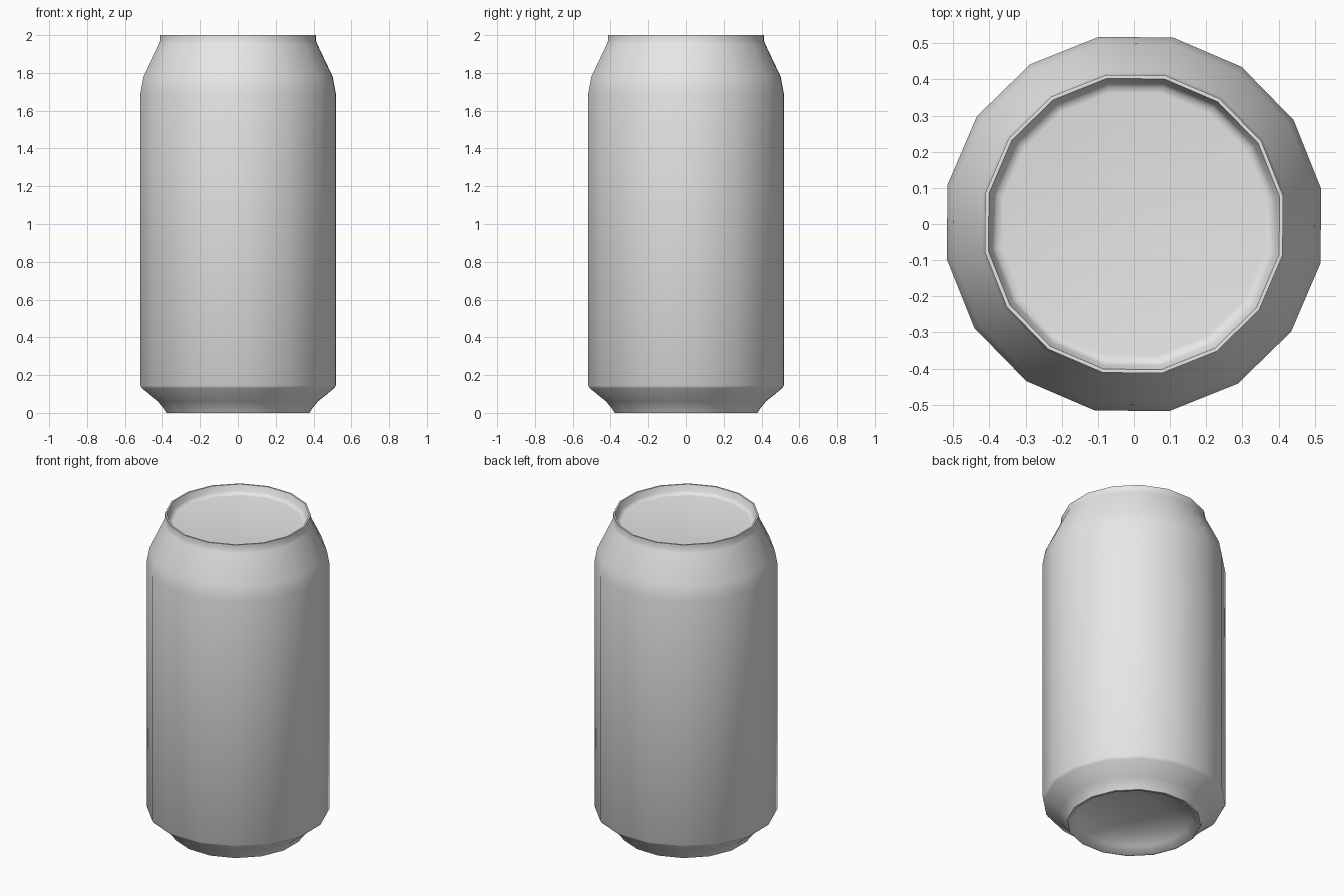
import bpy
import bmesh
import math

SIDES = 16
TURN = math.radians(11.25 - 0.7)

cube = bpy.data.objects.get("Cube")
if cube:
    bpy.data.objects.remove(cube, do_unlink=True)

# Single bare metal colour
metal = bpy.data.materials.new("light grey metal")
metal.use_nodes = True
grey = (0.8, 0.8, 0.8, 1.0)
metal.diffuse_color = grey
metal.node_tree.nodes["Principled BSDF"].inputs["Base Color"].default_value = grey


def lathe(name, profile, cap=None):
    """Revolve (radius, height) points; cap closes the first or last ring."""
    bm = bmesh.new()
    rings = []
    for r, z in profile:
        angles = [TURN + math.tau * i / SIDES for i in range(SIDES)]
        rings.append([bm.verts.new((r * math.cos(a), r * math.sin(a), z)) for a in angles])
    for low, high in zip(rings, rings[1:]):
        for i in range(SIDES):
            j = (i + 1) % SIDES
            bm.faces.new((low[i], low[j], high[j], high[i]))
    if cap == "first":
        bm.faces.new(rings[0][::-1])
    elif cap == "last":
        bm.faces.new(rings[-1])
    mesh = bpy.data.meshes.new(name)
    bm.to_mesh(mesh)
    bm.free()
    mesh.materials.append(metal)
    obj = bpy.data.objects.new(name, mesh)
    bpy.context.collection.objects.link(obj)
    bpy.ops.object.select_all(action="DESELECT")
    obj.select_set(True)
    bpy.context.view_layer.objects.active = obj
    bpy.ops.object.shade_smooth_by_angle(angle=math.radians(60))
    return obj


# Outer wall: foot, lower taper, straight side, shoulder and neck
lathe("can_body", [
    (0.385, 0.0), (0.397, 0.02), (0.43, 0.06), (0.518, 0.13), (0.527, 0.145),
    (0.527, 1.69), (0.51, 1.78), (0.428, 1.95), (0.42, 1.97), (0.42, 2.0),
])

# Thin rim dropping to the recessed lid
lathe("lid", [
    (0.42, 2.0), (0.41, 2.0), (0.398, 1.965), (0.388, 1.95), (0.37, 1.947),
], cap="last")

# Hollow underside
lathe("base_dome", [
    (0.14, 0.1), (0.25, 0.075), (0.335, 0.035), (0.37, 0.0), (0.385, 0.0),
], cap="first")
